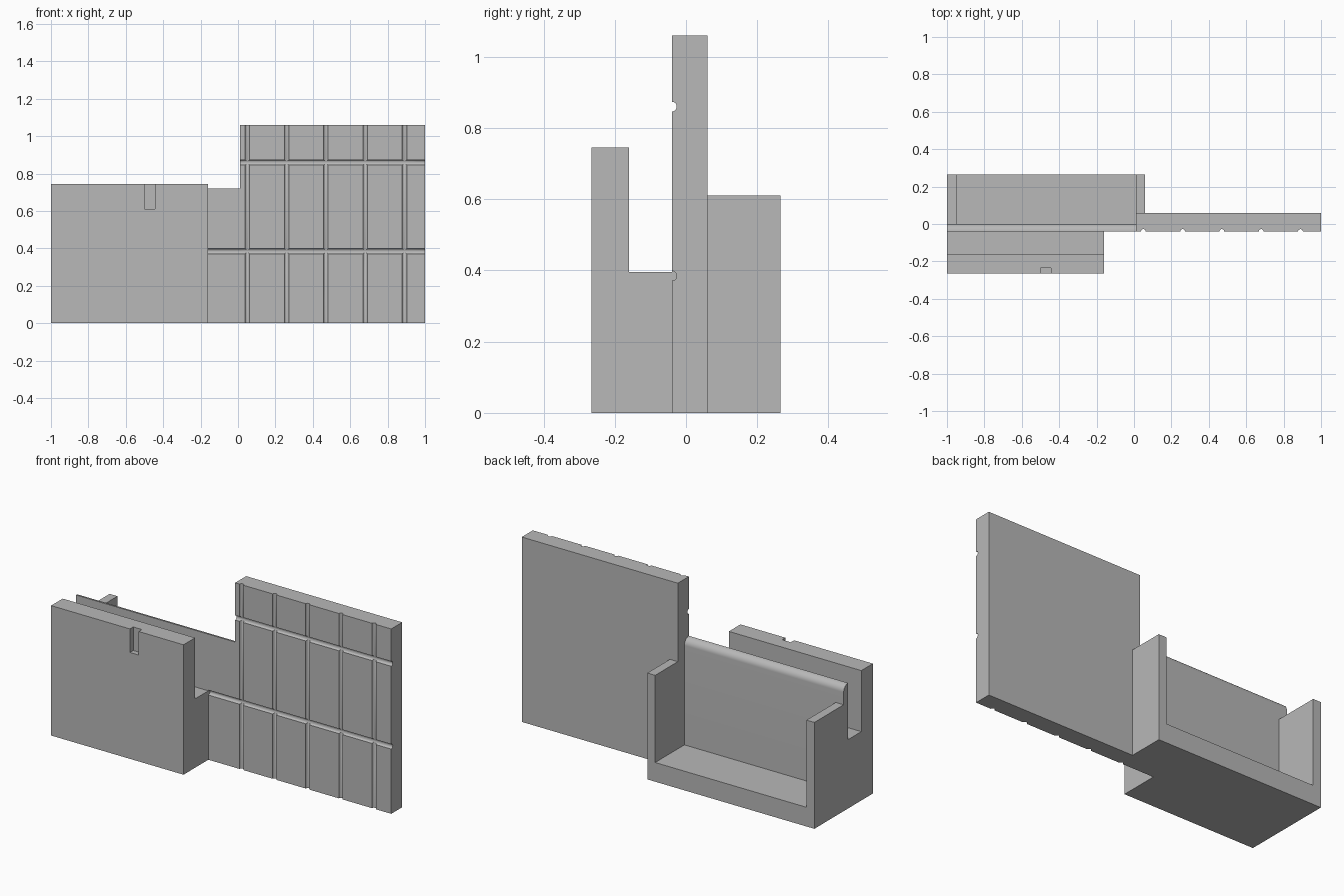
import bpy
import math
from math import pi
from mathutils import Matrix, Vector

cube = bpy.data.objects.get("Cube")
if cube:
    bpy.data.objects.remove(cube, do_unlink=True)
import bmesh

grey = bpy.data.materials.new("plain grey")
grey.use_nodes = True
grey.diffuse_color = (0.48, 0.48, 0.48, 1)
grey.node_tree.nodes["Principled BSDF"].inputs["Base Color"].default_value = grey.diffuse_color


def add_object(name, bm):
    bmesh.ops.recalc_face_normals(bm, faces=bm.faces)
    mesh = bpy.data.meshes.new(name)
    bm.to_mesh(mesh)
    bm.free()
    mesh.materials.append(grey)
    obj = bpy.data.objects.new(name, mesh)
    bpy.context.collection.objects.link(obj)
    return obj


def extrude_x(name, profile, x0, x1):
    """Extrude a closed (y, z) profile from x0 to x1."""
    bm = bmesh.new()
    face = bm.faces.new([bm.verts.new((x0, y, z)) for y, z in profile])
    ext = bmesh.ops.extrude_face_region(bm, geom=[face])
    verts = [v for v in ext["geom"] if isinstance(v, bmesh.types.BMVert)]
    bmesh.ops.translate(bm, verts=verts, vec=(x1 - x0, 0, 0))
    return add_object(name, bm)


def box(name, x, y, z):
    return extrude_x(name, [(y[0], z[0]), (y[1], z[0]), (y[1], z[1]), (y[0], z[1])], *x)


def rod(name, start, end, radius):
    a, b = Vector(start), Vector(end)
    turn = (b - a).to_track_quat('Z', 'Y').to_matrix().to_4x4()
    bm = bmesh.new()
    bmesh.ops.create_cone(bm, cap_ends=True, segments=20, radius1=radius, radius2=radius,
                          depth=(b - a).length,
                          matrix=Matrix.Translation((a + b) / 2) @ turn)
    return add_object(name, bm)


def carve(obj, cutters):
    """Cut each cutter out of the object and keep the result as plain mesh."""
    for cutter in cutters:
        cutter.hide_render = True
        mod = obj.modifiers.new("cut", 'BOOLEAN')
        mod.operation = 'DIFFERENCE'
        mod.solver = 'EXACT'
        mod.object = cutter
    graph = bpy.context.evaluated_depsgraph_get()
    mesh = bpy.data.meshes.new_from_object(obj.evaluated_get(graph))
    obj.modifiers.clear()
    obj.data = mesh


# Main levels
FRONT, BACK = -0.265, 0.265
PANEL_FRONT, PANEL_BACK = -0.04, 0.06
STEP = 0.01
BLOCK_END = -0.16

# Front block with the open slot behind its upright plate
front_block = extrude_x("front_block", [
    (FRONT, 0), (FRONT, 0.745), (-0.16, 0.745), (-0.16, 0.395),
    (PANEL_FRONT, 0.395), (PANEL_FRONT, 0)], -1, BLOCK_END)
notch = box("notch_cutter", (-0.5, -0.445), (FRONT - 0.1, -0.235), (0.61, 0.9))
carve(front_block, [notch])

# Thin divider, its top rounded over toward the back
R = 0.04
arc = [(PANEL_FRONT + R * math.sin(i * pi / 20), 0.72 - R + R * math.cos(i * pi / 20))
       for i in range(11)]
divider = extrude_x("divider_wall",
                    [(PANEL_FRONT, 0)] + arc + [(0, 0)], -1, STEP)

# Tall panel
tall_panel = box("tall_panel", (STEP, 1), (PANEL_FRONT, PANEL_BACK), (0, 1.06))

# Round grooves on the panel front
upright_grooves = [rod("upright_groove_cutter", (0.05 + 0.21 * i, PANEL_FRONT, -0.1),
                       (0.05 + 0.21 * i, PANEL_FRONT, 1.2), 0.0125) for i in range(5)]
low_groove = rod("low_groove_cutter", (BLOCK_END, PANEL_FRONT, 0.385),
                 (1.1, PANEL_FRONT, 0.385), 0.014)
high_groove = rod("high_groove_cutter", (-0.1, PANEL_FRONT, 0.86),
                  (1.1, PANEL_FRONT, 0.86), 0.014)
carve(tall_panel, upright_grooves + [low_groove, high_groove])
carve(divider, [low_groove])
for cutter in upright_grooves + [low_groove, high_groove, notch]:
    bpy.data.objects.remove(cutter, do_unlink=True)

# Rear tray
box("tray_floor", (-0.95, STEP), (0, BACK), (0, 0.11))
box("tray_right_wall", (-1, -0.95), (0, BACK), (0, 0.61))
box("tray_left_wall", (STEP, 0.06), (PANEL_BACK, BACK), (0, 0.61))

# Smooth only the rounded surfaces
for obj in (divider, tall_panel):
    bpy.ops.object.select_all(action='DESELECT')
    obj.select_set(True)
    bpy.context.view_layer.objects.active = obj
    bpy.ops.object.shade_smooth_by_angle(angle=math.radians(30))
